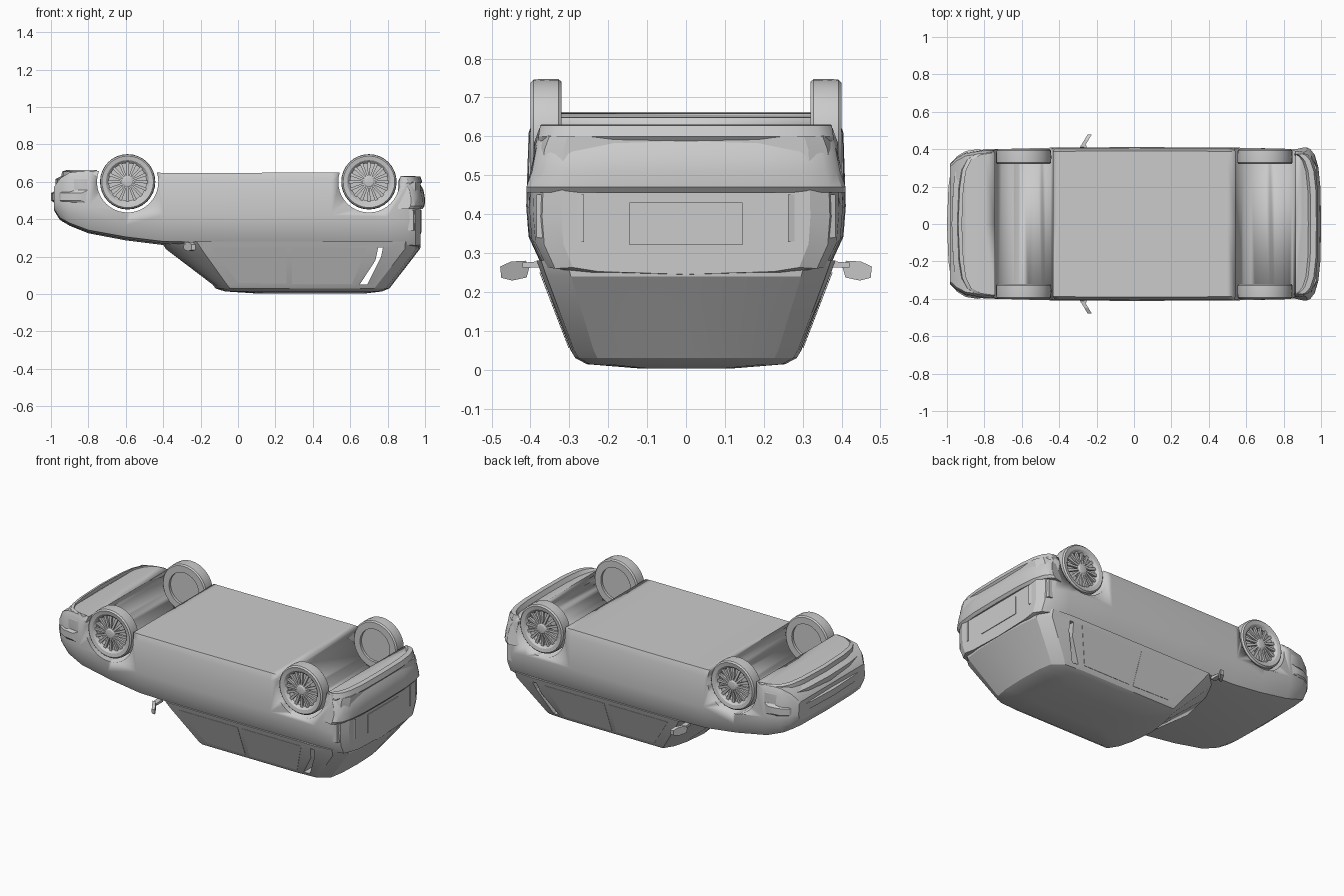
import bpy, bmesh, math
from mathutils import Vector

if "Cube" in bpy.data.objects:
    bpy.data.objects.remove(bpy.data.objects["Cube"])


def finish(name, bm, smooth=25):
    bmesh.ops.recalc_face_normals(bm, faces=bm.faces)
    me = bpy.data.meshes.new(name)
    bm.to_mesh(me)
    bm.free()
    ob = bpy.data.objects.new(name, me)
    bpy.context.collection.objects.link(ob)
    if smooth:
        bpy.ops.object.select_all(action='DESELECT')
        ob.select_set(True)
        bpy.context.view_layer.objects.active = ob
        bpy.ops.object.shade_smooth_by_angle(angle=math.radians(smooth))
    return ob


def bridge(bm, rings, caps=True, loop=False):
    """Skin a list of closed rings of points."""
    vr = [[bm.verts.new(p) for p in r] for r in rings]
    n = len(vr[0])
    pairs = list(zip(vr, vr[1:])) + ([(vr[-1], vr[0])] if loop else [])
    for a, b in pairs:
        for i in range(n):
            j = (i + 1) % n
            bm.faces.new((a[i], a[j], b[j], b[i]))
    if caps and not loop:
        bm.faces.new(vr[0])
        bm.faces.new(vr[-1])


def loft(name, rings, smooth=25):
    bm = bmesh.new()
    bridge(bm, rings)
    return finish(name, bm, smooth)


def prism(name, pts, vec):
    v = Vector(vec)
    return loft(name, [pts, [Vector(p) + v for p in pts]], 0)


def cut(ob, cutter):
    cutter.hide_render = True
    cutter.hide_set(True)
    m = ob.modifiers.new("cut", 'BOOLEAN')
    m.operation = 'DIFFERENCE'
    m.solver = 'EXACT'
    m.object = cutter


def circle(cx, y, cz, r, n):
    return [(cx + r * math.cos(2 * math.pi * i / n), y,
             cz + r * math.sin(2 * math.pi * i / n)) for i in range(n)]


def mirrored(half):
    """Half ring from y=0 to y=0, closed with its mirror image."""
    return half + [(x, -y, z) for x, y, z in half[-2:0:-1]] if half[-1][1] == 0 else half


WHEELS_X, AXLE_Z = (-0.59, 0.70), 0.60

# Lower body: x, bonnet/belt z, sill z, half width (the car lies on its roof)
stations = [(-.985, .45, .57, .32), (-.95, .395, .62, .355), (-.9, .365, .65, .383),
            (-.8, .325, .66, .398), (-.6, .287, .655, .404), (-.4, .262, .648, .409),
            (0, .255, .648, .411), (.5, .255, .65, .409), (.8, .25, .64, .403),
            (.9, .245, .61, .393), (.95, .242, .6, .37), (.975, .245, .6, .32)]
section = [(0, 0), (.7, .02), (.91, .05), (.985, .22), (1, .42), (.985, .9), (.95, 1), (0, 1)]
body = loft("car_body", [mirrored([(x, w * a, z0 + (z1 - z0) * t) for a, t in section])
                         for x, z0, z1, w in stations])
for x in WHEELS_X:
    cut(body, loft("wheel_well_cutter",
                   [circle(x, s * .6, AXLE_Z, .164, 40) for s in (-1, 1)]))

# Cabin: z, windscreen x, rear glass x, half width, bow of the glass
levels = [(.003, .1, .68, .12, .3), (.014, -.07, .77, .255, .35), (.03, -.12, .81, .285, .4),
          (.05, -.135, .825, .297, .4), (.24, -.385, .972, .37, 1), (.28, -.41, .975, .384, 1)]
rings = []
for z, xf, xr, w, k in levels:
    rings.append(mirrored([(xf, 0, z), (xf + .04 * k, w * .5, z), (xf + .1 * k, w * .8, z),
                           (xf + .19 * k, w, z), (.35, w, z), (xr - .2, w, z),
                           (xr - .08, w * .97, z), (xr - .02, w * .8, z),
                           (xr - .005, w * .5, z), (xr, 0, z)]))
cabin = loft("cabin", rings)
slot = [(.75, .25), (.775, .25), (.765, .20), (.69, .05), (.65, .05), (.735, .18)]
cut(cabin, prism("quarter_window_cutter", [(x, -.6, z) for x, z in slot], (0, 1.2, 0)))


# Bumpers: profile of (x, z, width factor) bowed along y
def bumper(name, profile, bow):
    path = [(-y, d) for y, d in bow[:0:-1]] + bow
    return loft(name, [[(x + d, y * k, z) for x, z, k in profile] for y, d in path])


front_bow = [(0, 0), (.2, .008), (.3, .022), (.36, .05), (.39, .1), (.4, .165)]
bumper("front_bumper", [(-.985, .49, .99), (-1, .5, 1), (-1, .54, 1), (-.97, .555, .985),
                        (-.975, .57, .985), (-.975, .615, .98), (-.945, .63, .97),
                        (-.94, .655, .96), (-.92, .662, .95), (-.92, .49, .95)], front_bow)
bumper("front_grille", [(-.935, .385, .93), (-.955, .40, .95), (-.985, .45, .97),
                        (-.985, .475, .97), (-.92, .48, .9), (-.91, .40, .9)], front_bow[:-1])
bumper("rear_bumper", [(.985, .455, 1), (.998, .47, 1), (1, .51, .965), (.992, .555, .945),
                       (.975, .588, .93), (.985, .6, .925), (.975, .628, .915),
                       (.945, .63, .91), (.93, .6, .9), (.93, .455, .97)],
       [(0, 0), (.2, -.003), (.31, -.014), (.37, -.032), (.4, -.055), (.41, -.075)])
prism("rear_plate", [(.97, y, z) for y, z in
                     ((-.145, .32), (.145, .32), (.145, .43), (-.145, .43))], (.009, 0, 0))


# Wheel: lathed tyre, rim, hub and spokes
def wheel(name, cx, s):
    bm = bmesh.new()
    tyre = [(.108, .388), (.116, .396), (.138, .4), (.146, .392), (.148, .36), (.147, .328),
            (.14, .32), (.1, .32), (.1, .35), (.1, .38)]
    bridge(bm, [circle(cx, s * y, AXLE_Z, r, 32) for r, y in tyre], loop=True)
    bridge(bm, [circle(cx, s * y, AXLE_Z, .104, 32) for y in (.335, .345)])
    hub = [(.034, .345), (.034, .388), (.024, .396), (.01, .398)]
    bridge(bm, [circle(cx, s * y, AXLE_Z, r, 16) for r, y in hub])
    for i in range(16):
        a = 2 * math.pi * i / 16
        u = Vector((math.cos(a), 0, math.sin(a)))
        t = Vector((-u.z, 0, u.x))
        c = Vector((cx, 0, AXLE_Z))
        ends = [(.025, .005, .392), (.106, .0085, .386)]
        bridge(bm, [[c + u * r + t * h * e + Vector((0, s * (y - d), 0))
                     for e, d in ((-1, 0), (1, 0), (1, .014), (-1, .014))] for r, h, y in ends])
    return finish(name, bm, 30)


panes = {"front_window": [(-.14, .25), (.0, .06), (.26, .055), (.26, .25)],
         "rear_window": [(.29, .25), (.29, .055), (.61, .055), (.69, .25)]}
for s, side in ((-1, "near"), (1, "far")):
    for x, end in zip(WHEELS_X, ("front", "rear")):
        wheel(f"{end}_wheel_{side}", x, s)
    # Side glass lying on the sloping cabin flank
    for label, pts in panes.items():
        prism(f"{label}_{side}", [(x, s * (.298 + .385 * (z - .05)), z) for x, z in pts],
              (0, s * .002, 0))
    # Swept-back door mirror on a short arm
    head = [(.403, .262), (.412, .28), (.45, .278), (.478, .265), (.475, .236),
            (.447, .229), (.41, .237)]
    prism(f"door_mirror_{side}", [(-.295 + .6 * (y - .4), s * y, z) for y, z in head], (.022, 0, 0))
    prism(f"mirror_arm_{side}", [(-.285, s * y, z) for y, z in
                                 ((.36, .262), (.36, .28), (.42, .275), (.42, .262))], (.03, 0, 0))
    # Lamps wrapped around the corners
    tail = [(.262, .328), (.262, .45), (.385, .45), (.385, .34)]
    prism(f"tail_lamp_{side}", [(.981 - max(0, y - .262) * .35, s * y, z) for y, z in tail],
          (-.03, 0, 0))
    lamp = [(.2, .415), (.2, .465), (.335, .465), (.32, .415)]
    prism(f"headlamp_{side}", [(-.978 + (y - .2) * .3 + (.465 - z) * .45, s * y, z)
                               for y, z in lamp], (.03, 0, 0))
